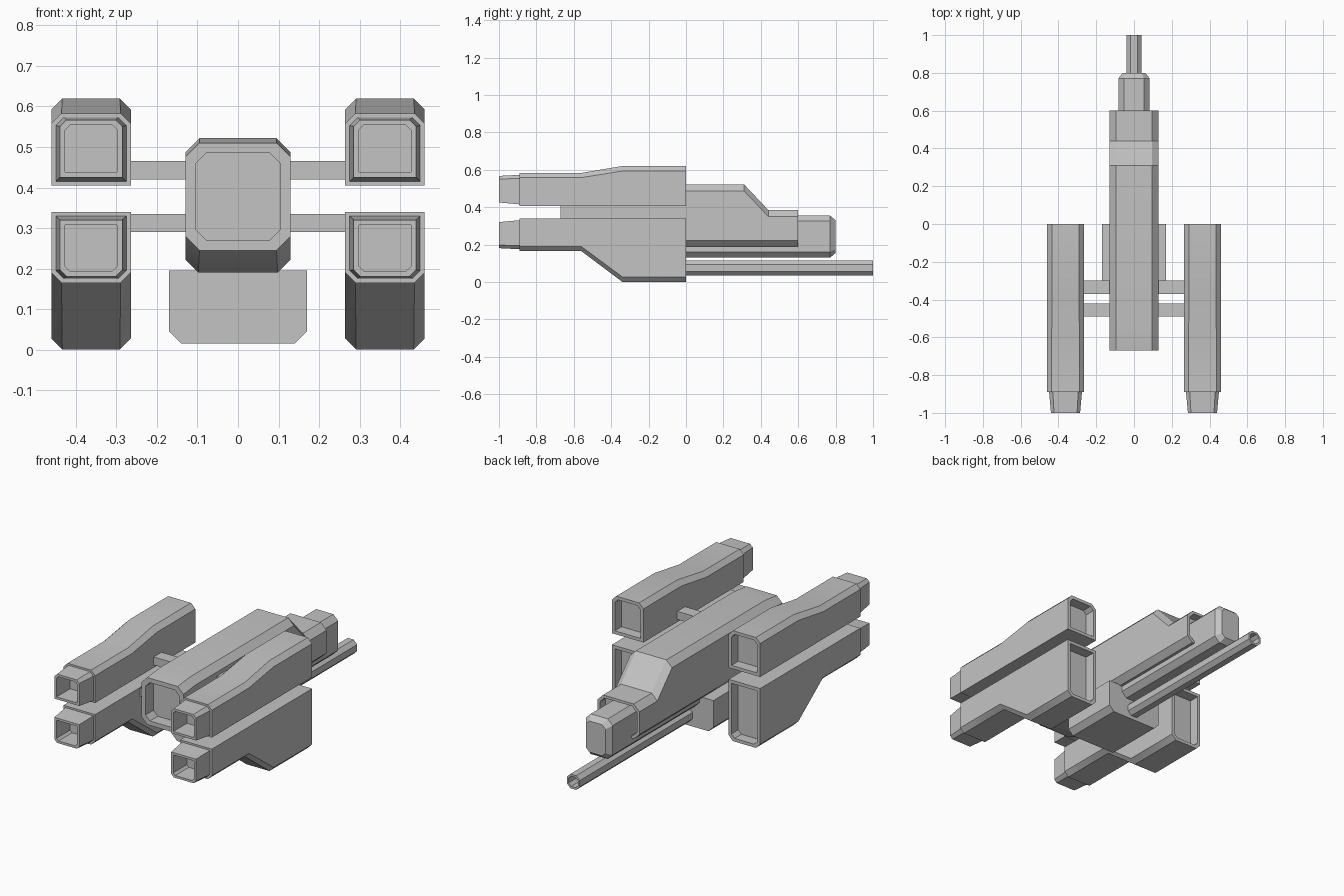
import bpy
import bmesh

cube = bpy.data.objects.get("Cube")
if cube:
    bpy.data.objects.remove(cube, do_unlink=True)

grey = bpy.data.materials.new("hull grey")
grey.use_nodes = True
grey.diffuse_color = (0.55, 0.55, 0.55, 1)
grey.node_tree.nodes["Principled BSDF"].inputs["Base Color"].default_value = (0.55, 0.55, 0.55, 1)


def loft(name, sections, cx=0.0):
    """Skin chamfered boxes along y: (y, half width, z low, z high, chamfer low, chamfer high)."""
    bm = bmesh.new()
    rings = []
    for y, w, lo, hi, cl, ch in sections:
        half = [(w - cl, lo), (w, lo + cl), (w, hi - ch), (w - ch, hi)]
        outline = half + [(-x, z) for x, z in reversed(half)]
        rings.append([bm.verts.new((cx + x, y, z)) for x, z in outline])
    n = len(rings[0])
    for a, b in zip(rings, rings[1:]):
        for i in range(n):
            j = (i + 1) % n
            bm.faces.new((a[i], a[j], b[j], b[i]))
    bm.faces.new(rings[0])
    bm.faces.new(rings[-1])
    bmesh.ops.remove_doubles(bm, verts=bm.verts, dist=0.0002)
    bmesh.ops.recalc_face_normals(bm, faces=bm.faces)
    mesh = bpy.data.meshes.new(name)
    bm.to_mesh(mesh)
    bm.free()
    mesh.materials.append(grey)
    obj = bpy.data.objects.new(name, mesh)
    bpy.context.collection.objects.link(obj)
    bpy.ops.object.select_all(action="DESELECT")
    obj.select_set(True)
    bpy.context.view_layer.objects.active = obj
    bpy.ops.object.shade_smooth_by_angle(angle=0.5)
    return obj


def engine(name, cx, flat, deep, slim):
    """Engine pod: square edges on the flat side, chamfers on the swelling side."""
    s = 1 if deep > flat else -1

    def sec(y, w, a, b, c):
        return (y, w, a, b, 0, c) if s > 0 else (y, w, b, a, c, 0)

    rim, tip = 0.018 * s, 0.01 * s
    loft(name, [
        # rear recess and rim
        sec(-0.06, 0.08, flat + rim, deep - rim, 0.02),
        sec(0, 0.08, flat + rim, deep - rim, 0.02),
        sec(0, 0.098, flat, deep, 0.027),
        # swelling body
        sec(-0.34, 0.098, flat, deep, 0.027),
        sec(-0.56, 0.098, flat, slim, 0.025),
        sec(-0.89, 0.098, flat, slim, 0.025),
        # tapered intake with a deep opening
        sec(-0.89, 0.087, flat + tip, slim - tip, 0.02),
        sec(-1, 0.077, flat + 2 * tip, slim - 1.6 * tip, 0.016),
        sec(-1, 0.064, flat + 3.3 * tip, slim - 2.9 * tip, 0.012),
        sec(-0.88, 0.064, flat + 3.3 * tip, slim - 2.9 * tip, 0.012),
    ], cx)


for side, sx in (("left", 1), ("right", -1)):
    engine(f"upper_engine_{side}", sx * 0.3625, 0.405, 0.62, 0.583)
    engine(f"lower_engine_{side}", sx * 0.3625, 0.34, 0.0, 0.165)
    # struts between hull and engines
    for level, y, z in (("upper", -0.37, 0.42), ("lower", -0.49, 0.29)):
        loft(f"{level}_strut_{side}",
             [(y, 0.08, z, z + 0.045, 0, 0), (y + 0.07, 0.08, z, z + 0.045, 0, 0)],
             sx * 0.198)

# Main hull with nose opening, sloping rear deck and hollow rear rim
loft("hull", [
    (-0.6, 0.105, 0.27, 0.485, 0.027, 0.027),
    (-0.67, 0.105, 0.27, 0.485, 0.027, 0.027),
    (-0.67, 0.13, 0.245, 0.51, 0.035, 0.035),
    (-0.56, 0.13, 0.19, 0.522, 0.032, 0.035),
    (0.31, 0.13, 0.19, 0.522, 0.032, 0.035),
    (0.44, 0.13, 0.19, 0.385, 0.032, 0.035),
    (0.6, 0.13, 0.19, 0.385, 0.032, 0.035),
    (0.6, 0.115, 0.205, 0.37, 0.026, 0.029),
    (0.55, 0.115, 0.205, 0.37, 0.026, 0.029),
])

# Tail boom with bevelled end
loft("tail_boom", [
    (-0.05, 0.083, 0.13, 0.355, 0.03, 0.03),
    (0.77, 0.083, 0.13, 0.355, 0.03, 0.03),
    (0.8, 0.06, 0.155, 0.33, 0.02, 0.02),
])

# Belly block
loft("belly_block", [
    (-0.34, 0.17, 0.015, 0.195, 0.03, 0),
    (0, 0.17, 0.015, 0.195, 0.03, 0),
])

# Long rear barrel with bored end
loft("rear_barrel", [
    (-0.02, 0.04, 0.035, 0.115, 0.022, 0.022),
    (1, 0.04, 0.035, 0.115, 0.022, 0.022),
    (1, 0.029, 0.046, 0.104, 0.016, 0.016),
    (0.9, 0.029, 0.046, 0.104, 0.016, 0.016),
])
